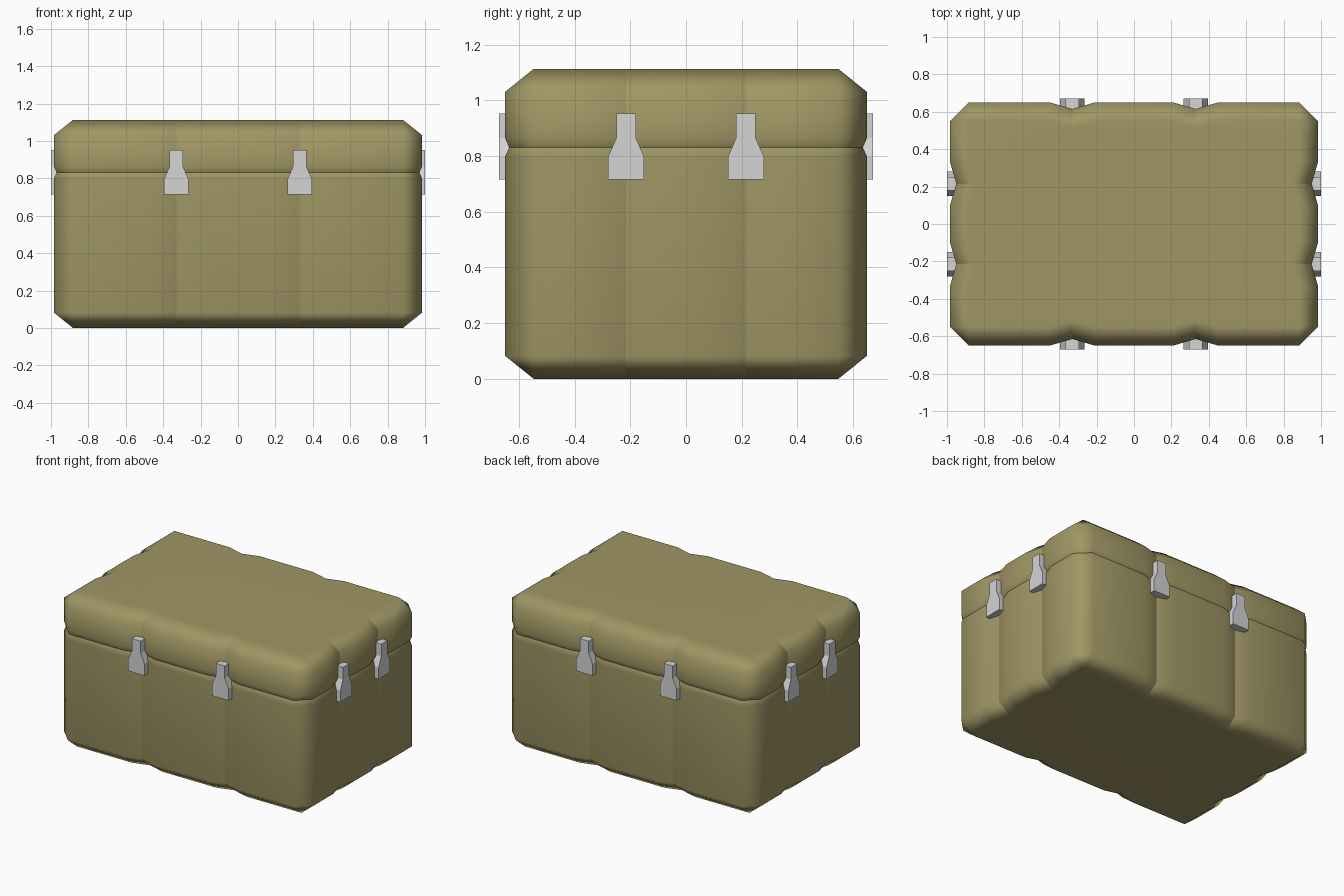
import bpy, bmesh, math

if "Cube" in bpy.data.objects:
    bpy.data.objects.remove(bpy.data.objects["Cube"])

HX, HY = 0.985, 0.65      # half sizes of the shell
CH = 0.103                # corner chamfer
VX, VY = 0.33, 0.215      # rib groove centres on long and short sides
VW, VD = 0.12, 0.035      # groove half width and depth


def material(name, col):
    m = bpy.data.materials.new(name)
    m.diffuse_color = (*col, 1)
    m.use_nodes = True
    m.node_tree.nodes["Principled BSDF"].inputs["Base Color"].default_value = m.diffuse_color
    return m


olive = material("olive_plastic", (0.35, 0.305, 0.128))
steel = material("light_grey_metal", (0.66, 0.66, 0.66))

# the four sides: angle, half length along, distance out, groove centre
SIDES = [(0, HX, HY, VX), (90, HY, HX, VY), (180, HX, HY, VX), (270, HY, HX, VY)]


def to_world(deg, along, out):
    """Side coordinates to plan coordinates; side 0 faces the front (-y)."""
    c, s = math.cos(math.radians(deg)), math.sin(math.radians(deg))
    return along * c + out * s, along * s - out * c


def outline(inset):
    pts = []
    for deg, half, out, g in SIDES:
        side = [(-half + CH, 0)]
        for c in (-g, g):
            side += [(c - VW, 0), (c, VD), (c + VW, 0)]
        side.append((half - CH, 0))
        pts += [to_world(deg, a, out - d - inset) for a, d in side]
    return pts


def shell(name, levels, cap):
    """Stack of grooved outlines, closed at one end."""
    bm = bmesh.new()
    rings = [[bm.verts.new((x, y, z)) for x, y in outline(i)] for z, i in levels]
    n = len(rings[0])
    for a, b in zip(rings, rings[1:]):
        for i in range(n):
            j = (i + 1) % n
            bm.faces.new((a[i], a[j], b[j], b[i]))
    bm.faces.new(rings[0][::-1] if cap == 0 else rings[-1])
    # crisp line down the middle of each groove
    for r, q in zip(rings, rings[1:]):
        for i in range(n):
            if i % 8 in (2, 5):
                bm.edges.get((r[i], q[i])).smooth = False
    bmesh.ops.remove_doubles(bm, verts=bm.verts, dist=0.0005)
    for f in bm.faces:
        f.smooth = True
    me = bpy.data.meshes.new(name)
    bm.to_mesh(me)
    bm.free()
    me.materials.append(olive)
    ob = bpy.data.objects.new(name, me)
    bpy.context.collection.objects.link(ob)
    w = ob.modifiers.new("weighted_normals", 'WEIGHTED_NORMAL')
    w.keep_sharp = True
    return ob


# case body and lid meet in a shallow V seam
shell("case_body", [(0, CH), (0.083, 0), (0.797, 0), (0.831, 0.015)], 0)
shell("case_lid", [(0.831, 0.015), (0.865, 0), (1.03, 0), (1.113, CH)], 1)

# latches: keyhole-shaped plates standing in the grooves
PROFILE = [(-0.065, 0.715), (0.065, 0.715), (0.065, 0.797), (0.035, 0.865),
           (0.035, 0.952), (-0.035, 0.952), (-0.035, 0.865), (-0.065, 0.797)]


def latch(name, deg, along, out):
    bm = bmesh.new()
    loops = []
    for o in (out + 0.017, out - 0.055):
        loops.append([bm.verts.new((*to_world(deg, along + a, o), z)) for a, z in PROFILE])
    front, back = loops
    bm.faces.new(front)
    bm.faces.new(back[::-1])
    for i in range(len(PROFILE)):
        j = (i + 1) % len(PROFILE)
        bm.faces.new((front[i], back[i], back[j], front[j]))
    bmesh.ops.recalc_face_normals(bm, faces=bm.faces)
    me = bpy.data.meshes.new(name)
    bm.to_mesh(me)
    bm.free()
    me.materials.append(steel)
    bpy.context.collection.objects.link(bpy.data.objects.new(name, me))


for (deg, half, out, g), label in zip(SIDES, ("front", "right", "back", "left")):
    for k, c in enumerate((-g, g)):
        latch(f"{label}_latch_{k + 1}", deg, c, out + (0.004 if out == HY else -0.002))
